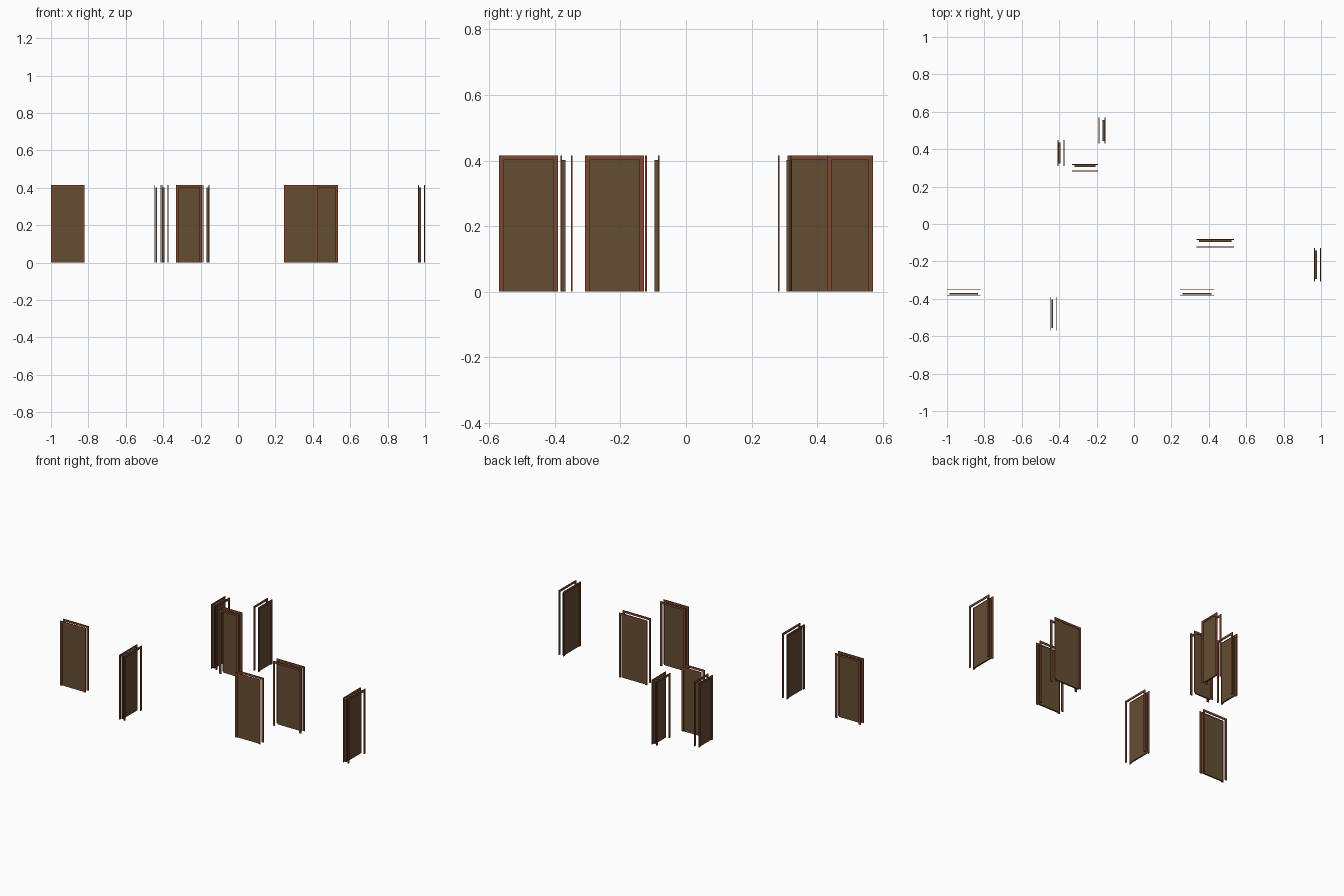
import bpy, bmesh

if "Cube" in bpy.data.objects:
    bpy.data.objects.remove(bpy.data.objects["Cube"])

TRIM_W, TRIM_T = 0.0135, 0.005      # casing width and thickness
DOOR_H, TOP = 0.402, 0.415
PANEL_T, PANEL_OFF = 0.010, 0.008   # leaf thickness and distance from near casing


def material(name, rgb):
    m = bpy.data.materials.new(name)
    m.diffuse_color = (*rgb, 1)
    m.use_nodes = True
    m.node_tree.nodes["Principled BSDF"].inputs["Base Color"].default_value = m.diffuse_color
    return m


WOOD = material("trim_wood", (0.21, 0.065, 0.03))
LEAF = material("leaf_wood", (0.13, 0.075, 0.033))


def build(name, profile, thickness, axis, along, across, mat):
    """Extrude a (u, z) profile; u runs along the door's axis."""
    bm = bmesh.new()

    def place(u, d, z):
        return (along + u, across + d, z) if axis == 'x' else (across + d, along + u, z)
    face = bm.faces.new([bm.verts.new(place(u, -thickness / 2, z)) for u, z in profile])
    new = bmesh.ops.extrude_face_region(bm, geom=[face])["geom"]
    shift = (0, thickness, 0) if axis == 'x' else (thickness, 0, 0)
    bmesh.ops.translate(bm, vec=shift, verts=[g for g in new if isinstance(g, bmesh.types.BMVert)])
    bmesh.ops.recalc_face_normals(bm, faces=bm.faces[:])
    me = bpy.data.meshes.new(name)
    bm.to_mesh(me)
    bm.free()
    me.materials.append(mat)
    bpy.context.collection.objects.link(bpy.data.objects.new(name, me))


def door(i, axis, lo, hi, near, far):
    c, h = (lo + hi) / 2, (hi - lo) / 2
    w = h - TRIM_W
    # door leaf, set just inside the near casing
    leaf = near + PANEL_OFF * (1 if far > near else -1)
    build(f"door_leaf_{i}", [(-w, 0), (w, 0), (w, DOOR_H), (-w, DOOR_H)],
          PANEL_T, axis, c, leaf, LEAF)
    # casing arch on either face of the wall
    arch = [(-h, 0), (-w, 0), (-w, DOOR_H), (w, DOOR_H),
            (w, 0), (h, 0), (h, TOP), (-h, TOP)]
    for side, d in (("near", near), ("far", far)):
        build(f"door_casing_{side}_{i}", arch, TRIM_T, axis, c, d, WOOD)


# axis of width, width start, width end, near casing plane, far casing plane
DOORS = [
    ('x', -1.000, -0.820, -0.381, -0.349),
    ('x', 0.247, 0.427, -0.381, -0.349),
    ('x', 0.335, 0.535, -0.083, -0.122),
    ('x', -0.332, -0.193, 0.319, 0.283),
    ('y', -0.570, -0.391, -0.445, -0.413),
    ('y', -0.308, -0.128, 0.965, 0.9975),
    ('y', 0.310, 0.450, -0.407, -0.374),
    ('y', 0.430, 0.570, -0.156, -0.188),
]
for i, d in enumerate(DOORS, 1):
    door(i, *d)
